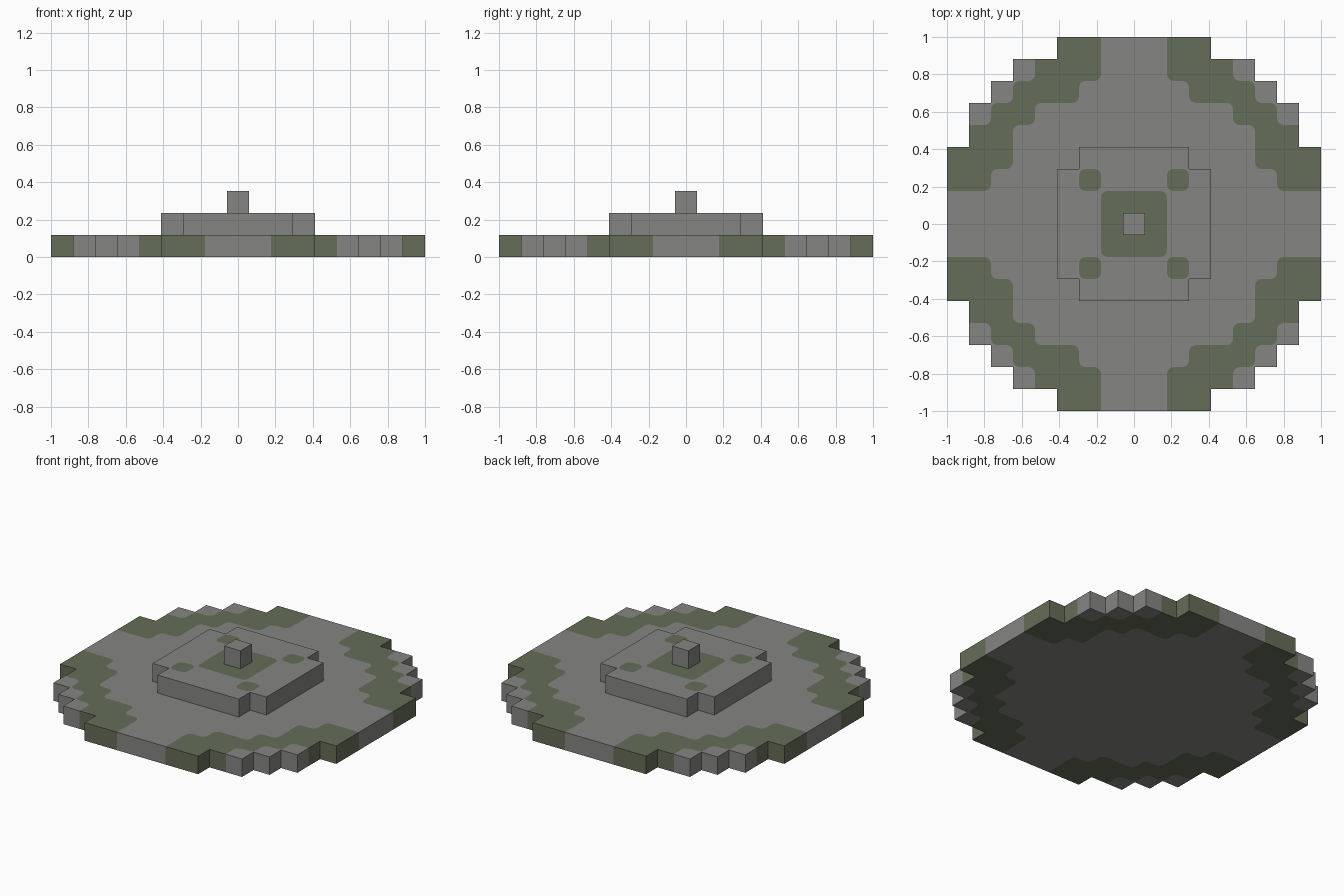
import bpy, bmesh, math
from mathutils import Vector

if "Cube" in bpy.data.objects:
    bpy.data.objects.remove(bpy.data.objects["Cube"])

CELL = 2 / 17          # one block
ROUND = 0.3            # patch corner radius, in blocks
STONE, MOSS = 0, 1


def material(name, color):
    mat = bpy.data.materials.new(name)
    mat.use_nodes = True
    mat.diffuse_color = color
    bsdf = mat.node_tree.nodes["Principled BSDF"]
    bsdf.inputs["Base Color"].default_value = color
    bsdf.inputs["Roughness"].default_value = 1
    return mat


MATERIALS = [material("stone grey", (0.235, 0.235, 0.228, 1)),
             material("moss green", (0.130, 0.153, 0.098, 1))]

# Corners and outward sides of a block, counter-clockwise
CORNERS = [Vector(c) for c in ((-.5, -.5), (.5, -.5), (.5, .5), (-.5, .5))]
SIDES = [(0, -1), (1, 0), (0, 1), (-1, 0)]


def block_layer(name, level, cells):
    """Slab of blocks; cells maps (i, j) to a colour index."""
    bm = bmesh.new()
    z0, z1 = level * CELL, (level + 1) * CELL

    def face(points, color):
        bm.faces.new([bm.verts.new(p) for p in points]).material_index = color

    def caps(points, color):
        face([(x * CELL, y * CELL, z1) for x, y in points], color)
        face([(x * CELL, y * CELL, z0) for x, y in reversed(points)], color)

    for (i, j), color in cells.items():
        middle = Vector((i, j))
        outline = []
        for k in range(4):
            p = middle + CORNERS[k]
            a = p + (CORNERS[k - 1] - CORNERS[k]) * ROUND
            b = p + (CORNERS[(k + 1) % 4] - CORNERS[k]) * ROUND
            (ax, ay), (bx, by) = SIDES[k - 1], SIDES[k]
            other = 1 - color
            rounded = (cells.get((i + ax, j + ay)) == other
                       and cells.get((i + bx, j + by)) == other
                       and (color == MOSS
                            or cells.get((i + ax + bx, j + ay + by)) != color))
            if rounded:
                c = a + b - p
                arc = [c + (a - c) * math.cos(t) + (b - c) * math.sin(t)
                       for t in (n * math.pi / 8 for n in range(5))]
                outline += arc
                caps([p] + arc[::-1], other)
            else:
                outline += [a, p, b]
            # Outer wall on the side that starts at this corner
            if (i + bx, j + by) not in cells:
                q = middle + CORNERS[(k + 1) % 4]
                edge = [p, b, q + (p - q) * ROUND, q]
                face([(x * CELL, y * CELL, z0) for x, y in edge]
                     + [(x * CELL, y * CELL, z1) for x, y in edge[::-1]], color)
        caps(outline, color)

    bmesh.ops.remove_doubles(bm, verts=bm.verts, dist=1e-4)
    mesh = bpy.data.meshes.new(name)
    bm.to_mesh(mesh)
    bm.free()
    for mat in MATERIALS:
        mesh.materials.append(mat)
    obj = bpy.data.objects.new(name, mesh)
    bpy.context.collection.objects.link(obj)
    return obj


def quadrant_cells(reach, moss):
    """Mirror one quadrant: reach is the row half-width, moss the green span."""
    cells = {}
    n = len(reach) - 1
    for j in range(-n, n + 1):
        width = reach[abs(j)]
        for i in range(-width, width + 1):
            lo, hi = moss.get(abs(j), (1, 0))
            cells[i, j] = MOSS if lo <= abs(i) <= hi else STONE
    return cells


# Round base with a mossy ring
block_layer("round_base", 0, quadrant_cells(
    [8, 8, 8, 8, 7, 7, 6, 5, 3],
    {2: (7, 8), 3: (6, 8), 4: (6, 7), 5: (5, 6), 6: (3, 5), 7: (2, 4), 8: (2, 3)}))

# Raised platform with a mossy square and four spots
block_layer("raised_platform", 1, quadrant_cells(
    [3, 3, 3, 2], {0: (0, 1), 1: (0, 1), 2: (2, 2)}))

# Small block in the middle
block_layer("centre_block", 2, {(0, 0): STONE})
